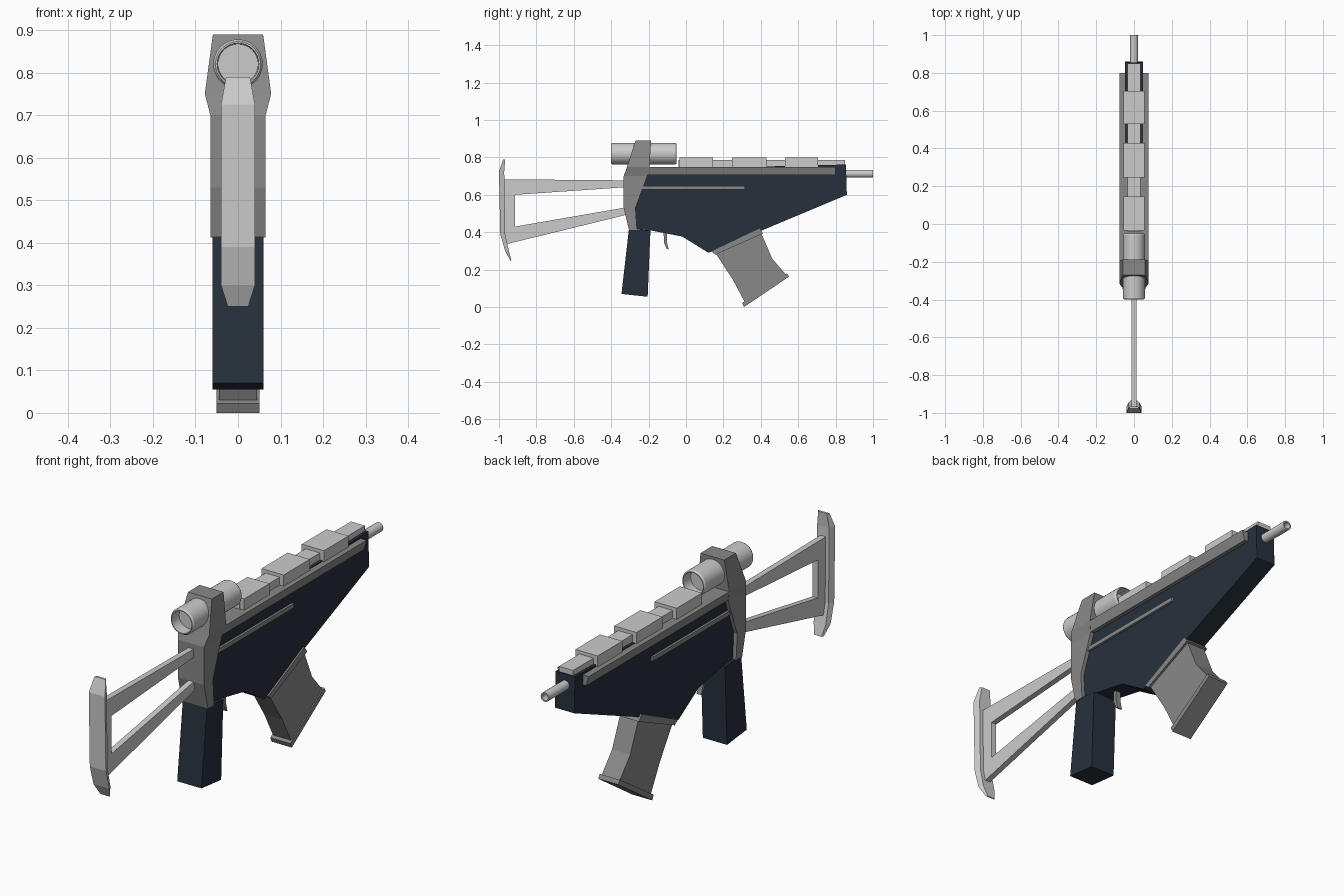
import bpy, bmesh
from math import pi, radians

if "Cube" in bpy.data.objects:
    bpy.data.objects.remove(bpy.data.objects["Cube"])


def material(name, rgb):
    m = bpy.data.materials.new(name)
    m.diffuse_color = (*rgb, 1)
    m.use_nodes = True
    m.node_tree.nodes["Principled BSDF"].inputs["Base Color"].default_value = m.diffuse_color
    return m


NAVY = material("navy", (0.02, 0.03, 0.045))
DARK = material("dark_grey", (0.25, 0.25, 0.25))


def finish(name, bm, mat=None):
    bmesh.ops.recalc_face_normals(bm, faces=bm.faces)
    me = bpy.data.meshes.new(name)
    bm.to_mesh(me)
    bm.free()
    ob = bpy.data.objects.new(name, me)
    bpy.context.collection.objects.link(ob)
    if mat:
        me.materials.append(mat)
    return ob


def bridge(name, rings, mat=None):
    """Skin a stack of equal-sized point rings and cap both ends."""
    bm = bmesh.new()
    rows = [[bm.verts.new(p) for p in r] for r in rings]
    n = len(rows[0])
    for a, b in zip(rows, rows[1:]):
        for i in range(n):
            j = (i + 1) % n
            bm.faces.new((a[i], a[j], b[j], b[i]))
    bm.faces.new(rows[0])
    bm.faces.new(rows[-1])
    return finish(name, bm, mat)


def prism(name, profile, hw, mat=None, x=0):
    """Side profile in (y, z), extruded symmetrically across x."""
    return bridge(name, [[(x + s * hw, y, z) for y, z in profile] for s in (-1, 1)], mat)


def box(name, y0, y1, z0, z1, hw, mat=None, x=0):
    return prism(name, [(y0, z0), (y1, z0), (y1, z1), (y0, z1)], hw, mat, x)


def loft(name, levels, mat=None, front=1.0):
    """Levels are (z, y back, y front, half width)."""
    return bridge(name, [[(-w, a, z), (w, a, z), (w * front, b, z), (-w * front, b, z)]
                         for z, a, b, w in levels], mat)


def lathe(name, profile, z, steps):
    """Spin a (y, radius) profile about the y axis at height z."""
    bm = bmesh.new()
    vs = [bm.verts.new((r, y, z)) for y, r in profile]
    edges = [bm.edges.new(p) for p in zip(vs, vs[1:])]
    bmesh.ops.spin(bm, geom=vs + edges, cent=(0, 0, z), axis=(0, 1, 0),
                   angle=2 * pi, steps=steps)
    bmesh.ops.remove_doubles(bm, verts=bm.verts, dist=1e-5)
    ob = finish(name, bm)
    bpy.ops.object.select_all(action='DESELECT')
    ob.select_set(True)
    bpy.context.view_layer.objects.active = ob
    bpy.ops.object.shade_smooth_by_angle(angle=radians(30))
    return ob


# Main body and grip
prism("body", [(0.855, 0.762), (0.86, 0.60), (0.12, 0.29), (-0.02, 0.377),
               (-0.19, 0.41), (-0.29, 0.42), (-0.29, 0.60), (-0.25, 0.735)], 0.048, NAVY)
prism("grip", [(-0.305, 0.42), (-0.19, 0.41), (-0.205, 0.055), (-0.345, 0.07)], 0.06, NAVY)

# Rear bracket that clamps the scope
loft("rear_bracket", [(0.89, -0.27, -0.187, 0.059), (0.75, -0.315, -0.195, 0.078),
                      (0.70, -0.333, -0.207, 0.065), (0.53, -0.333, -0.27, 0.065),
                      (0.412, -0.305, -0.262, 0.065)], DARK)

# Top deck and thin side strips
loft("top_deck", [(0.705, -0.25, 0.80, 0.065), (0.75, -0.25, 0.80, 0.078)], DARK)
for s, side in ((-1, "left"), (1, "right")):
    box(f"side_strip_{side}", -0.28, 0.315, 0.628, 0.647, 0.008, DARK, s * 0.05)

# Accessory rail with raised blocks
box("rail", -0.04, 0.85, 0.735, 0.785, 0.035)
for i, (a, b) in enumerate(((-0.035, 0.145), (0.245, 0.43), (0.53, 0.705))):
    box(f"rail_block_{i + 1}", a, b, 0.745, 0.80, 0.055)

# Scope and barrel, both with recessed ends
lathe("scope", [(-0.35, 0), (-0.35, 0.047), (-0.40, 0.049), (-0.40, 0.053), (-0.392, 0.058),
                (-0.058, 0.058), (-0.05, 0.053), (-0.05, 0.049), (-0.10, 0.047), (-0.10, 0)],
      0.82, 32)
lathe("barrel", [(0.82, 0), (0.82, 0.021), (1.0, 0.021), (1.0, 0.015), (0.95, 0.015), (0.95, 0)],
      0.713, 16)

# Skeleton stock and butt pad
prism("stock_frame", [(-0.29, 0.677), (-0.975, 0.683), (-0.965, 0.335), (-0.29, 0.50),
                      (-0.29, 0.538), (-0.915, 0.43), (-0.915, 0.60), (-0.29, 0.643)], 0.013)
loft("butt_pad", [(0.79, -0.977, -0.967, 0.028), (0.725, -1.0, -0.972, 0.04),
                  (0.39, -0.993, -0.967, 0.04), (0.30, -0.967, -0.947, 0.04),
                  (0.25, -0.94, -0.934, 0.024)], front=0.75)

# Curved magazine with collar and foot
prism("magazine", [(0.16, 0.30), (0.16, 0.285), (0.25, 0.147), (0.315, 0.025),
                   (0.535, 0.172), (0.46, 0.26), (0.40, 0.40)], 0.045, DARK)
prism("magazine_collar", [(0.135, 0.297), (0.158, 0.28), (0.412, 0.393), (0.393, 0.42)],
      0.055, DARK)
prism("magazine_foot", [(0.30, 0.022), (0.31, 0.0), (0.55, 0.162), (0.54, 0.18)], 0.05, DARK)

# Trigger
prism("trigger", [(-0.12, 0.42), (-0.10, 0.42), (-0.103, 0.35), (-0.092, 0.308),
                  (-0.104, 0.312), (-0.118, 0.345)], 0.012, DARK)
